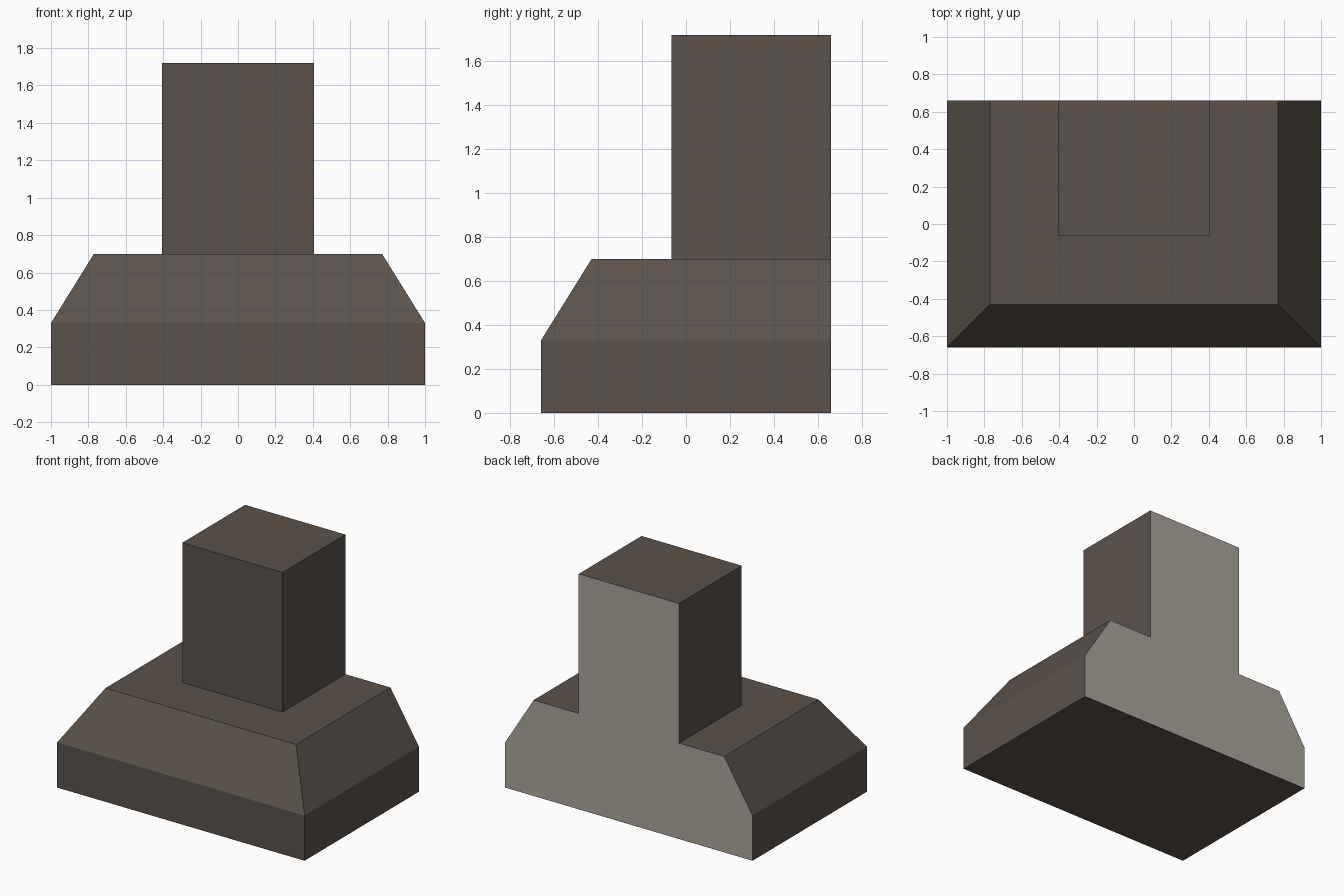
import bpy, bmesh
from math import radians

if "Cube" in bpy.data.objects:
    bpy.data.objects.remove(bpy.data.objects["Cube"])

BACK = 0.66


def material(name, rgb):
    m = bpy.data.materials.new(name)
    m.diffuse_color = (*rgb, 1)
    m.use_nodes = True
    m.node_tree.nodes["Principled BSDF"].inputs["Base Color"].default_value = m.diffuse_color
    return m


# Three-sided levels from floor to chimney top: half width, front y, z
levels = [
    (1.00, -0.66, 0.00),    # hearth bottom
    (1.00, -0.66, 0.33),    # hearth top
    (0.77, -0.43, 0.70),    # hood top
    (0.405, -0.065, 0.70),  # chimney foot
    (0.405, -0.065, 1.72),  # chimney top
]

bm = bmesh.new()
rings = [[bm.verts.new(p) for p in ((-w, BACK, z), (-w, front, z), (w, front, z), (w, BACK, z))]
         for w, front, z in levels]

# Left, front and right sides
for low, high in zip(rings, rings[1:]):
    for i in range(3):
        bm.faces.new((low[i], low[i + 1], high[i + 1], high[i]))

# Floor and chimney top
bm.faces.new(rings[0][::-1])
bm.faces.new(rings[-1])

# Flat wall side in a lighter colour
wall = bm.faces.new([r[3] for r in rings] + [r[0] for r in reversed(rings)])
wall.material_index = 1

# Merge the three flat pieces of the ledge into one face
ledge = [f for f in bm.faces if all(abs(v.co.z - 0.70) < 1e-5 for v in f.verts)]
bmesh.ops.dissolve_faces(bm, faces=ledge)
bmesh.ops.recalc_face_normals(bm, faces=bm.faces)

mesh = bpy.data.meshes.new("chimney_body")
bm.to_mesh(mesh)
bm.free()
mesh.materials.append(material("dark_stone", (0.105, 0.085, 0.070)))
mesh.materials.append(material("pale_wall", (0.40, 0.375, 0.335)))
bpy.context.collection.objects.link(bpy.data.objects.new("chimney_body", mesh))
